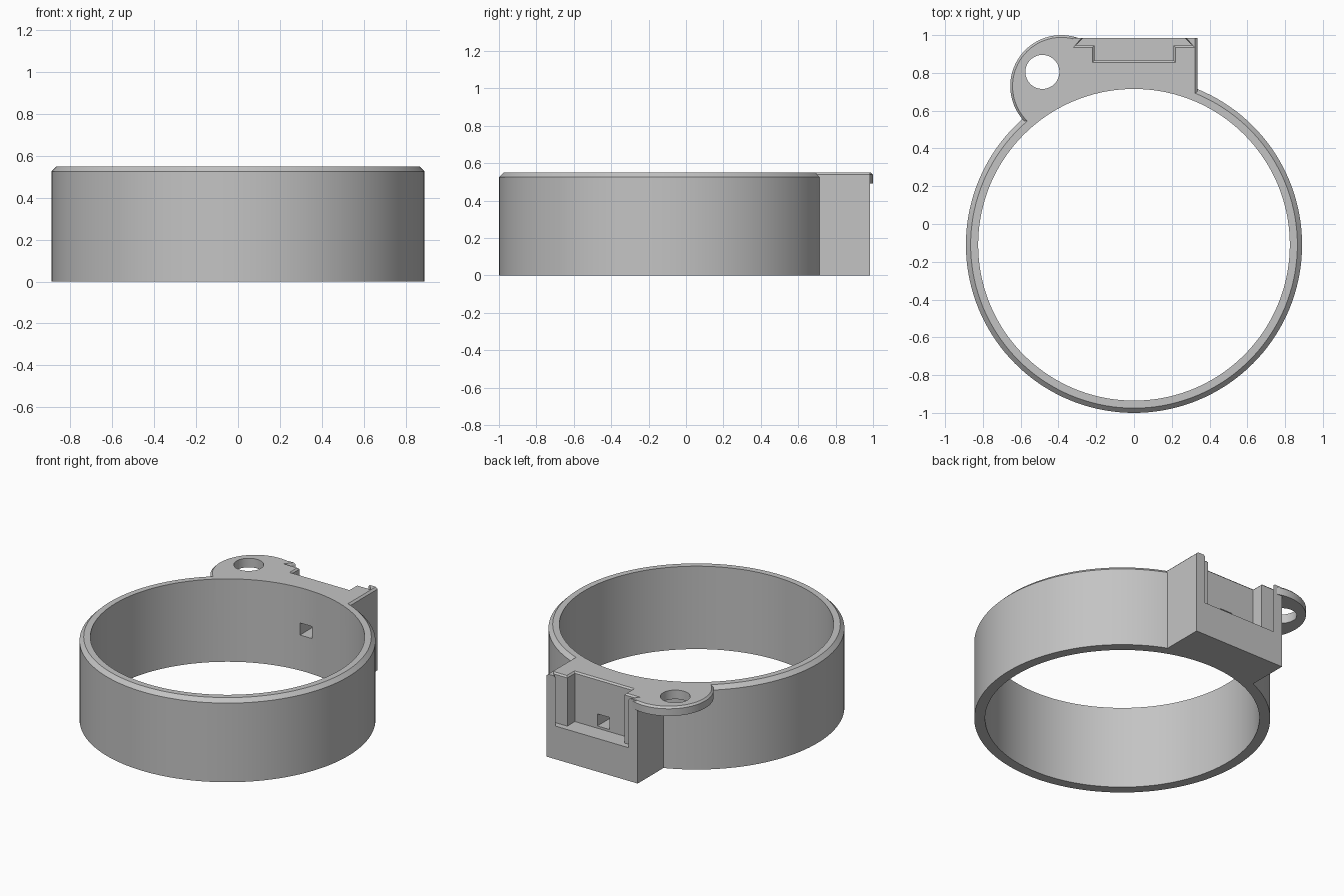
import bpy, bmesh, math

cube = bpy.data.objects.get("Cube")
if cube:
    bpy.data.objects.remove(cube, do_unlink=True)

HEIGHT = 0.55
RING_Y = -0.11
EDGE = 0.012       # small chamfer on the block and ear

grey = bpy.data.materials.new("plain grey")
grey.use_nodes = True
grey.diffuse_color = (0.55, 0.55, 0.55, 1)
grey.node_tree.nodes["Principled BSDF"].inputs["Base Color"].default_value = grey.diffuse_color


def circle(x, y, r, n=144):
    return [(x + r * math.cos(math.tau * i / n), y + r * math.sin(math.tau * i / n)) for i in range(n)]


def rect(x, y0, y1):
    return [(-x, y0), (x, y0), (x, y1), (-x, y1)]


def loft(name, *levels):
    """Closed solid through matching outlines, each level being (outline, z)."""
    bm = bmesh.new()
    loops = [[bm.verts.new((x, y, z)) for x, y in outline] for outline, z in levels]
    n = len(loops[0])
    bm.faces.new(loops[0])
    bm.faces.new(loops[-1])
    for low, high in zip(loops, loops[1:]):
        for i in range(n):
            j = (i + 1) % n
            bm.faces.new((low[i], low[j], high[j], high[i]))
    bmesh.ops.recalc_face_normals(bm, faces=bm.faces)
    mesh = bpy.data.meshes.new(name)
    bm.to_mesh(mesh)
    bm.free()
    mesh.materials.append(grey)
    ob = bpy.data.objects.new(name, mesh)
    bpy.context.collection.objects.link(ob)
    return ob


def combine(target, tool, operation):
    """Apply a boolean and discard the tool."""
    tool.hide_render = True
    mod = target.modifiers.new(tool.name, 'BOOLEAN')
    mod.operation = operation
    mod.solver = 'EXACT'
    mod.object = tool
    bpy.context.view_layer.objects.active = target
    bpy.ops.object.modifier_apply(modifier=mod.name)
    bpy.data.objects.remove(tool, do_unlink=True)


# Ring body with a chamfered top rim
rim = 0.025
clamp = loft("clamp_ring", (circle(0, RING_Y, 0.89), 0), (circle(0, RING_Y, 0.89), HEIGHT - rim),
             (circle(0, RING_Y, 0.89 - rim), HEIGHT))

# Mounting block at the back
block = rect(0.335, 0.5, 0.985)
combine(clamp, loft("mounting_block", (block, 0), (block, HEIGHT - EDGE),
                    (rect(0.335 - EDGE, 0.5, 0.985), HEIGHT)), 'UNION')

# Thin round ear beside the block
ear = circle(-0.385, 0.73, 0.27, 96)
combine(clamp, loft("ear", (ear, HEIGHT - 0.06), (ear, HEIGHT - EDGE),
                    (circle(-0.385, 0.73, 0.27 - EDGE, 96), HEIGHT)), 'UNION')

# Bore and ear hole
bore = circle(0, RING_Y, 0.825)
combine(clamp, loft("bore", (bore, -0.1), (bore, HEIGHT + 0.1)), 'DIFFERENCE')
hole = circle(-0.485, 0.805, 0.09, 64)
combine(clamp, loft("ear_hole", (hole, 0.3), (hole, HEIGHT + 0.1)), 'DIFFERENCE')


# Dovetail slot, open at the top and back, flared at its top edge
def slot(g):
    half = [(0.21 + g, 0.865 - g), (0.21 + g, 0.945 - g), (0.31 + g, 0.945 - g), (0.268 + g, 0.985), (0.268 + g, 1.05)]
    return half + [(-x, y) for x, y in reversed(half)]


combine(clamp, loft("dovetail_slot", (slot(0), 0.22), (slot(0), HEIGHT - 0.01),
                    (slot(0.01), HEIGHT), (slot(0.01), HEIGHT + 0.1)), 'DIFFERENCE')

# Small square latch window between slot and bore
window = rect(0.045, 0.6, 0.9)
combine(clamp, loft("latch_window", (window, 0.235), (window, 0.315)), 'DIFFERENCE')

bpy.ops.object.select_all(action='DESELECT')
clamp.select_set(True)
bpy.context.view_layer.objects.active = clamp
bpy.ops.object.shade_smooth_by_angle(angle=math.radians(20))
